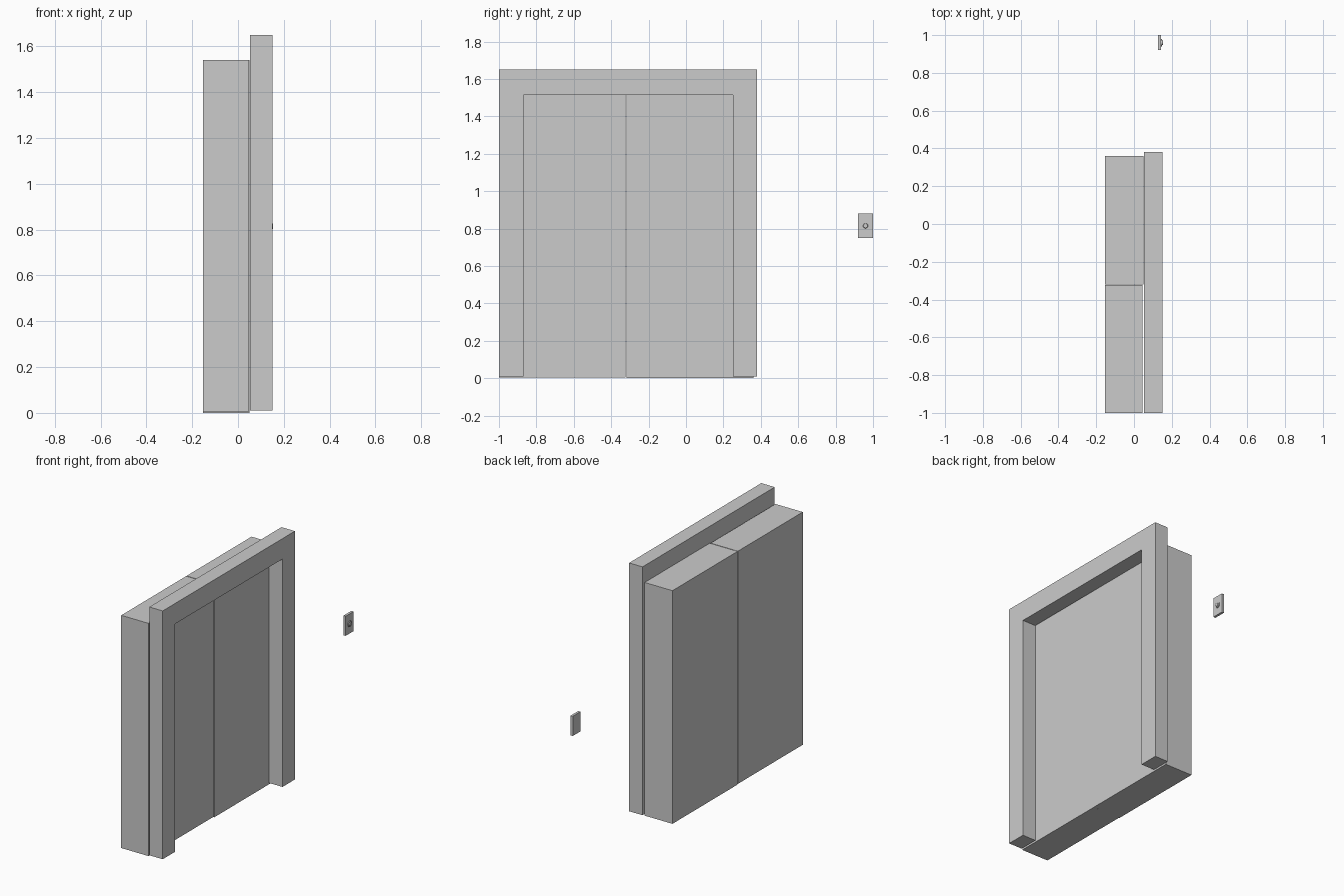
import bpy, bmesh
from math import pi

if "Cube" in bpy.data.objects:
    bpy.data.objects.remove(bpy.data.objects["Cube"])


def box(name, x, y, z):
    bm = bmesh.new()
    bmesh.ops.create_cube(bm, size=1)
    for v in bm.verts:
        v.co = [(a + b) / 2 + c * (b - a) for (a, b), c in zip((x, y, z), v.co)]
    me = bpy.data.meshes.new(name)
    bm.to_mesh(me)
    bm.free()
    ob = bpy.data.objects.new(name, me)
    bpy.context.collection.objects.link(ob)
    return ob


def disc(name, radius, x0, x1, y, z, tip=1.0):
    bpy.ops.mesh.primitive_cone_add(vertices=24, radius1=radius, radius2=radius * tip,
                                    depth=x1 - x0, location=((x0 + x1) / 2, y, z),
                                    rotation=(0, pi / 2, 0))
    bpy.context.object.name = name
    bpy.ops.object.shade_smooth_by_angle()


# Door surround: one U-shaped profile extruded through its depth
profile = [(-1, .01), (-.87, .01), (-.87, 1.515), (.25, 1.515),
           (.25, .01), (.38, .01), (.38, 1.65), (-1, 1.65)]
bm = bmesh.new()
face = bm.faces.new([bm.verts.new((.052, y, z)) for y, z in profile])
ext = bmesh.ops.extrude_face_region(bm, geom=[face])
bmesh.ops.translate(bm, vec=(.098, 0, 0),
                    verts=[g for g in ext["geom"] if isinstance(g, bmesh.types.BMVert)])
bmesh.ops.recalc_face_normals(bm, faces=bm.faces)
me = bpy.data.meshes.new("door_frame")
bm.to_mesh(me)
bm.free()
bpy.context.collection.objects.link(bpy.data.objects.new("door_frame", me))

# Pair of thick sliding doors with a hairline gap
box("left_door", (-.153, .046), (-1, -.323), (.003, 1.54))
box("right_door", (-.153, .05), (-.319, .36), (0, 1.54))

# Wall call panel with round button
box("call_panel", (.127, .143), (.92, 1), (.75, .88))
disc("button_ring", .019, .142, .148, .96, .815)
disc("call_button", .014, .147, .153, .96, .815, .8)
